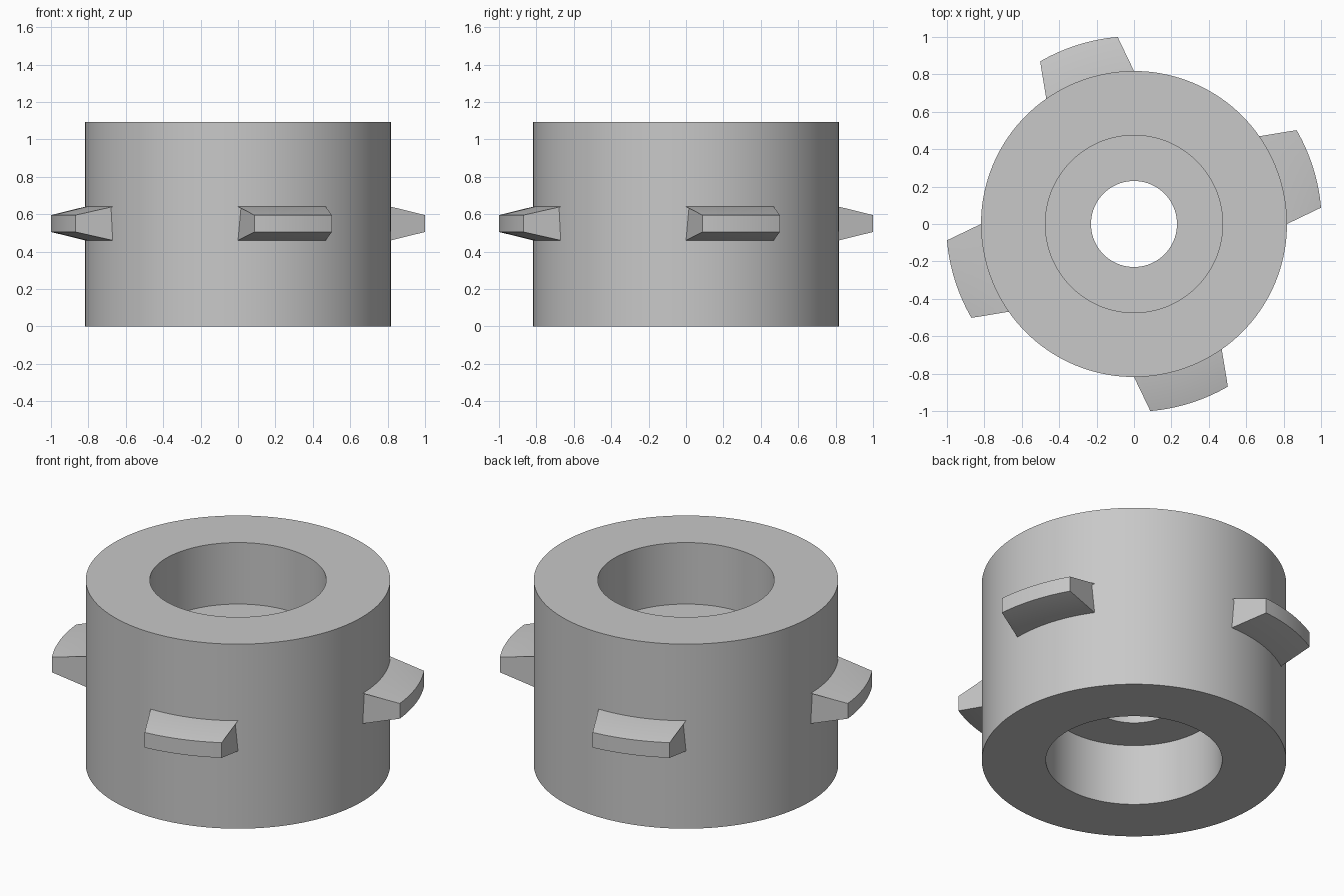
import bpy, bmesh, math

cube = bpy.data.objects.get("Cube")
if cube:
    bpy.data.objects.remove(cube, do_unlink=True)

SEGMENTS = 144
BODY_R, HEIGHT = 0.818, 1.094
BORE_R, HOLE_R = 0.474, 0.23
TIP_R = 1 / math.cos(math.radians(5))

grey = bpy.data.materials.new("plain_grey")
grey.use_nodes = True
colour = (0.58, 0.58, 0.58, 1)
grey.diffuse_color = colour
grey.node_tree.nodes["Principled BSDF"].inputs["Base Color"].default_value = colour


def polar(r, angle, z):
    return (r * math.cos(angle), r * math.sin(angle), z)


def loft(name, rings, closed):
    """Bridge successive closed rings; join last to first, or cap both ends."""
    bm = bmesh.new()
    loops = [[bm.verts.new(p) for p in ring] for ring in rings]
    pairs = list(zip(loops, loops[1:]))
    if closed:
        pairs.append((loops[-1], loops[0]))
    else:
        bm.faces.new(loops[0])
        bm.faces.new(loops[-1])
    n = len(loops[0])
    for a, b in pairs:
        for i in range(n):
            j = (i + 1) % n
            bm.faces.new((a[i], a[j], b[j], b[i]))
    bmesh.ops.recalc_face_normals(bm, faces=bm.faces)
    mesh = bpy.data.meshes.new(name)
    bm.to_mesh(mesh)
    bm.free()
    mesh.materials.append(grey)
    obj = bpy.data.objects.new(name, mesh)
    bpy.context.collection.objects.link(obj)
    bpy.ops.object.select_all(action="DESELECT")
    obj.select_set(True)
    bpy.context.view_layer.objects.active = obj
    bpy.ops.object.shade_smooth_by_angle(angle=math.radians(30))
    return obj


# Body: counterbored from both ends, with a pierced web in the middle third
web_low, web_high = HEIGHT / 3, HEIGHT * 2 / 3
profile = [(BODY_R, 0), (BODY_R, HEIGHT), (BORE_R, HEIGHT), (BORE_R, web_high),
           (HOLE_R, web_high), (HOLE_R, web_low), (BORE_R, web_low), (BORE_R, 0)]
loft("body", [[polar(r, math.tau * i / SEGMENTS, z) for r, z in profile]
              for i in range(SEGMENTS)], closed=True)

# Lugs: curved wedges tapering outwards, rooted in the body wall
STEPS = 14
MID = 0.55


def lug(name, start):
    rings = []
    for i in range(STEPS + 1):
        t = i / STEPS
        root = start + math.radians(35 * t)
        tip = start + math.radians(5 + 25 * t)
        rings.append([polar(BODY_R - 0.04, root, MID - 0.09), polar(BODY_R, root, MID - 0.09),
                      polar(TIP_R, tip, MID - 0.045), polar(TIP_R, tip, MID + 0.045),
                      polar(BODY_R, root, MID + 0.09), polar(BODY_R - 0.04, root, MID + 0.09)])
    return loft(name, rings, closed=False)


for k, side in enumerate(("front", "left", "back", "right")):
    lug(side + "_lug", math.radians(90 * (k - 1)))
